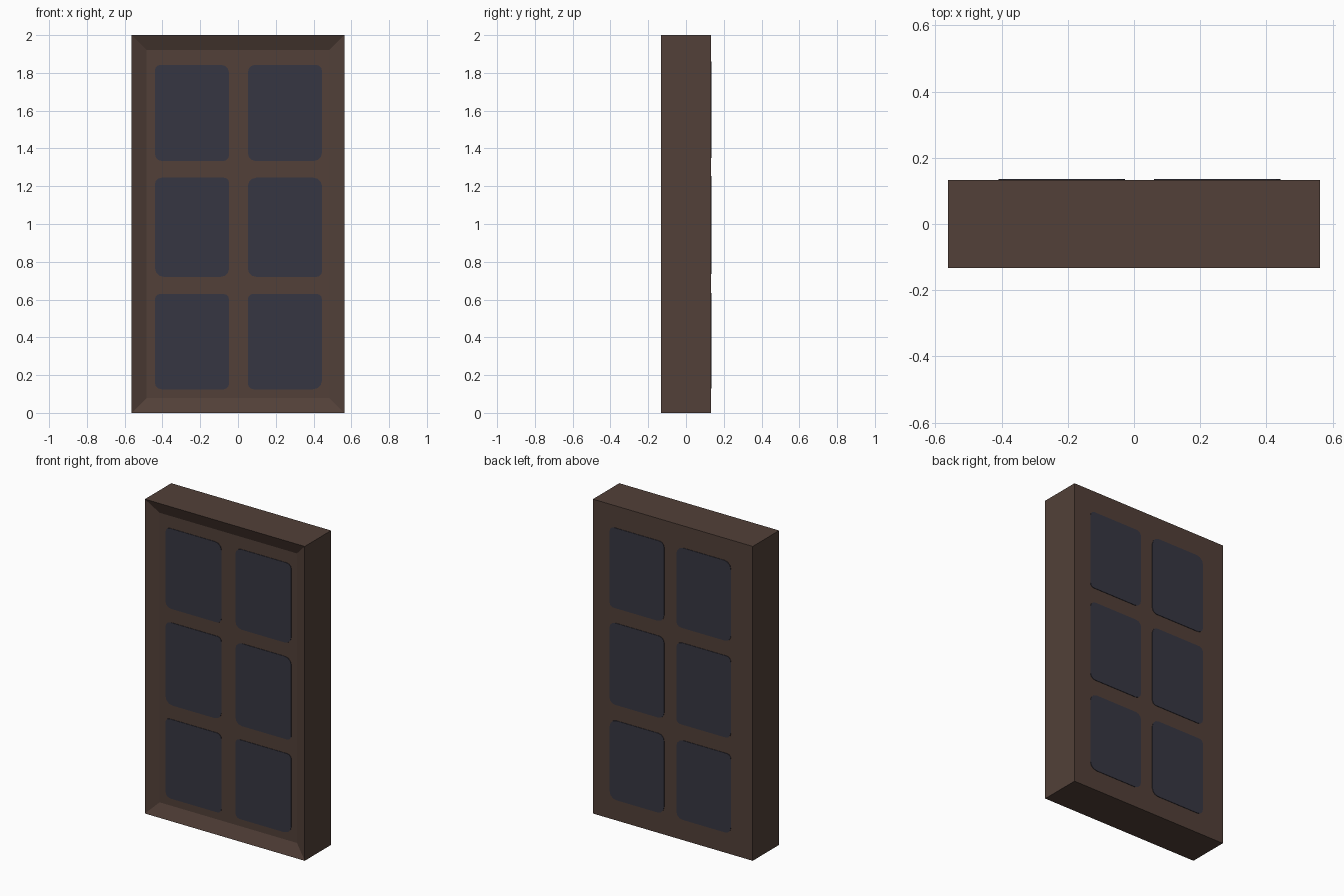
import bpy, bmesh, math, random

if "Cube" in bpy.data.objects:
    bpy.data.objects.remove(bpy.data.objects["Cube"])

random.seed(4)
W, D, H = 1.125, 0.265, 2.0      # overall size
RIM, RECESS = 0.079, 0.035       # front frame width and panel depth


def material(name, rgb):
    m = bpy.data.materials.new(name)
    m.diffuse_color = (*rgb, 1)
    m.use_nodes = True
    m.node_tree.nodes["Principled BSDF"].inputs["Base Color"].default_value = m.diffuse_color
    return m


def finish(bm, name, mat):
    bmesh.ops.recalc_face_normals(bm, faces=bm.faces)
    me = bpy.data.meshes.new(name)
    bm.to_mesh(me)
    bm.free()
    me.materials.append(mat)
    ob = bpy.data.objects.new(name, me)
    bpy.context.collection.objects.link(ob)
    return ob


wood = material("dark brown wood", (0.084, 0.051, 0.040))
glass = material("dark blue glass", (0.037, 0.037, 0.054))

# Window frame: box whose front face is inset and pushed back
bm = bmesh.new()
bmesh.ops.create_cube(bm, size=1)
for v in bm.verts:
    v.co = (v.co.x * W, v.co.y * D, (v.co.z + 0.5) * H)
bm.normal_update()
front = min(bm.faces, key=lambda f: f.calc_center_median().y)
bmesh.ops.inset_region(bm, faces=[front], thickness=RIM, use_even_offset=True)
for v in front.verts:
    v.co.y += RECESS
finish(bm, "window_frame", wood)


def pane(bm, x0, x1, z0, z1, y, out):
    """Thin plate with uneven rounded corners on the plane y."""
    verts = []
    corners = ((x1, z1, -1, -1, 0), (x0, z1, 1, -1, 90),
               (x0, z0, 1, 1, 180), (x1, z0, -1, 1, 270))
    for cx, cz, sx, sz, start in corners:
        r = random.uniform(0.025, 0.05)
        for i in range(4):
            a = math.radians(start + i * 30)
            verts.append(bm.verts.new((cx + sx * r + r * math.cos(a), y,
                                       cz + sz * r + r * math.sin(a))))
    face = bm.faces.new(verts)
    ext = bmesh.ops.extrude_face_region(bm, geom=[face])["geom"]
    for v in ext:
        if isinstance(v, bmesh.types.BMVert):
            v.co.y += out * 0.003


def panes(name, columns, rows, y, out):
    bm = bmesh.new()
    for x0, x1 in columns:
        for z0, z1 in rows:
            pane(bm, x0, x1, z0, z1, y, out)
    finish(bm, name, glass)


# Two columns of three panes on the recessed front panel and on the back
panes("front_panes", ((-0.44, -0.047), (0.052, 0.445)),
      ((0.125, 0.63), (0.72, 1.245), (1.333, 1.843)), -D / 2 + RECESS, -1)
panes("back_panes", ((-0.41, -0.027), (0.06, 0.443)),
      ((0.13, 0.635), (0.735, 1.255), (1.35, 1.86)), D / 2, 1)
